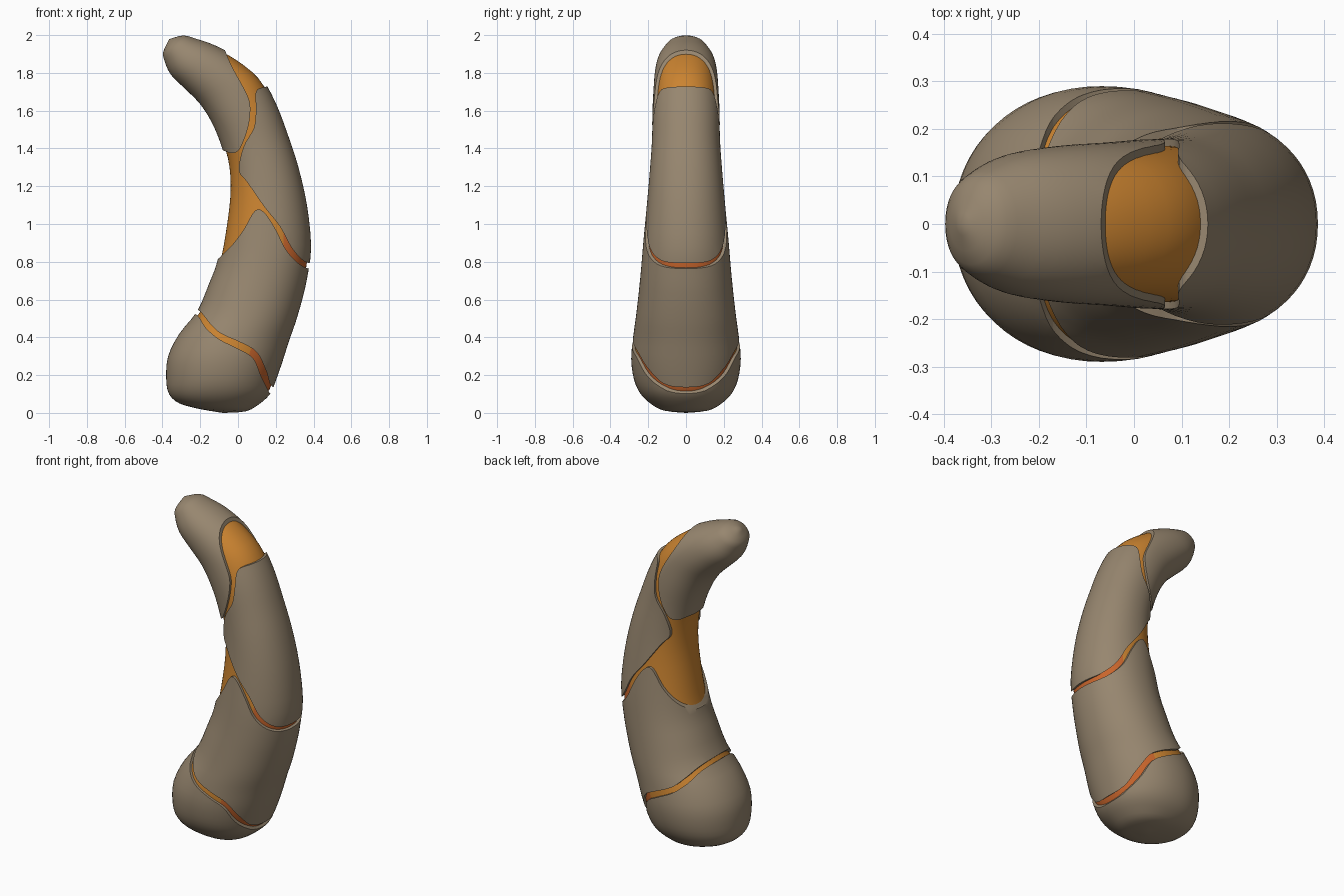
import bpy, bmesh, math

if "Cube" in bpy.data.objects:
    bpy.data.objects.remove(bpy.data.objects["Cube"])


def material(name, rgb):
    m = bpy.data.materials.new(name)
    m.diffuse_color = (*rgb, 1)
    m.use_nodes = True
    m.node_tree.nodes["Principled BSDF"].inputs["Base Color"].default_value = m.diffuse_color
    return m


PLATE = material("taupe_plate", (0.31, 0.24, 0.16))
ORANGE = material("orange_core", (0.60, 0.23, 0.03))
RED = material("red_orange_joint", (0.58, 0.13, 0.025))

# cross-sections: inner-side x, z; outer-side x, z; half width in y
SECTIONS = [
    (-.08, 0, -.08, 0, 0), (-.20, .02, .04, .008, .12), (-.31, .05, .11, .045, .185),
    (-.365, .10, .17, .10, .24), (-.38, .18, .20, .17, .275), (-.37, .30, .235, .27, .29),
    (-.31, .42, .27, .38, .28), (-.215, .54, .305, .48, .265), (-.155, .68, .34, .60, .25),
    (-.11, .80, .367, .72, .238), (-.08, .95, .387, .88, .225), (-.055, 1.15, .365, 1.10, .205),
    (-.06, 1.30, .32, 1.30, .19), (-.09, 1.42, .265, 1.47, .18), (-.14, 1.54, .20, 1.64, .178),
    (-.205, 1.64, .12, 1.78, .172), (-.285, 1.72, 0, 1.88, .165), (-.355, 1.79, -.12, 1.945, .15),
    (-.388, 1.86, -.22, 1.98, .12), (-.396, 1.91, -.29, 1.998, .085), (-.365, 1.978, -.365, 1.978, 0)]


def smooth_path(pts, steps):
    """Catmull-Rom interpolation of tuples of any length."""
    out = []
    for i in range(len(pts) - 1):
        a, b = pts[max(i - 1, 0)], pts[i]
        c, d = pts[i + 1], pts[min(i + 2, len(pts) - 1)]
        for s in range(steps):
            t = s / steps
            out.append(tuple(0.5 * (2 * q + (r - p) * t + (2 * p - 5 * q + 4 * r - u) * t * t
                                    + (3 * q - p - 3 * r + u) * t ** 3)
                             for p, q, r, u in zip(a, b, c, d)))
    out.append(pts[-1])
    return out


def finish(bm, name):
    bmesh.ops.recalc_face_normals(bm, faces=bm.faces)
    me = bpy.data.meshes.new(name)
    bm.to_mesh(me)
    bm.free()
    ob = bpy.data.objects.new(name, me)
    bpy.context.collection.objects.link(ob)
    return ob


def body(name, inset, n=64):
    """Bent finger-like solid, shrunk by inset along its normals."""
    bm = bmesh.new()
    rings = []
    for lx, lz, rx, rz, w in smooth_path(SECTIONS, 3):
        ring = []
        for k in range(n):
            a = 2 * math.pi * k / n
            c, s = math.cos(a), math.sin(a)
            c = math.copysign(abs(c) ** .95, c)
            s = math.copysign(abs(s) ** .95, s)
            ring.append(bm.verts.new(((lx + rx) / 2 + c * (rx - lx) / 2, w * s,
                                      (lz + rz) / 2 + c * (rz - lz) / 2)))
        rings.append(ring)
    for r0, r1 in zip(rings, rings[1:]):
        for k in range(n):
            j = (k + 1) % n
            bm.faces.new((r0[k], r0[j], r1[j], r1[k]))
    bmesh.ops.remove_doubles(bm, verts=bm.verts, dist=1e-5)
    bmesh.ops.recalc_face_normals(bm, faces=bm.faces)
    bm.normal_update()
    moves = [(v, v.normal.copy()) for v in bm.verts]
    for v, nrm in moves:
        v.co -= nrm * inset
    return finish(bm, name)


def prism(name, outline):
    """Side-view outline extruded through the whole width."""
    bm = bmesh.new()
    front = [bm.verts.new((x, -.6, z)) for x, z in outline]
    back = [bm.verts.new((x, .6, z)) for x, z in outline]
    bm.faces.new(front)
    bm.faces.new(back[::-1])
    for i in range(len(front)):
        j = (i + 1) % len(front)
        bm.faces.new((front[i], back[i], back[j], front[j]))
    return finish(bm, name)


def shade(ob):
    bpy.ops.object.select_all(action='DESELECT')
    ob.select_set(True)
    bpy.context.view_layer.objects.active = ob
    bpy.ops.object.shade_smooth_by_angle(angle=math.radians(40))


def plate(name, outline):
    """Armour shell: body skin cut to the outline and hollowed."""
    ob = body(name, 0)
    cut = prism(name + "_cutter", outline)
    hollow = body(name + "_hollow", .03)
    for op, tool in (('INTERSECT', cut), ('DIFFERENCE', hollow)):
        m = ob.modifiers.new(op, 'BOOLEAN')
        m.operation, m.object, m.solver = op, tool, 'EXACT'
    me = bpy.data.meshes.new_from_object(ob.evaluated_get(bpy.context.evaluated_depsgraph_get()))
    ob.modifiers.clear()
    ob.data = me
    for tool in (cut, hollow):
        bpy.data.objects.remove(tool)
    me.materials.clear()
    me.materials.append(PLATE)
    shade(ob)


# base plate, lower bulb
plate("base_plate", smooth_path([(-.32, .56), (-.22, .52), (-.17, .45), (-.10, .39), (0, .34), (.08, .29),
                                 (.12, .20), (.15, .14), (.18, .095), (.28, .05)], 4)
      + [(.5, -.2), (-.6, -.2)])

# middle plate, between the two joints
plate("middle_plate",
      smooth_path([(-.32, .60), (-.21, .545), (-.15, .475), (-.09, .42), (.02, .37), (.10, .32),
                   (.15, .22), (.18, .14), (.28, .10)], 4)
      + [(.6, .1), (.6, .765)]
      + smooth_path([(.45, .76), (.37, .765), (.31, .80), (.25, .87), (.20, .97), (.14, 1.06), (.09, 1.07),
                     (.03, .97), (-.03, .89), (-.09, .83), (-.12, .81), (-.25, .77)], 4)
      + [(-.5, .75)])

# upper plate, along the outer side
plate("upper_plate",
      smooth_path([(.45, .79), (.37, .795), (.33, .82), (.28, .88), (.22, .99), (.14, 1.09), (.05, 1.22),
                   (.005, 1.285), (.03, 1.41), (.085, 1.51), (.095, 1.61), (.095, 1.70), (.14, 1.725),
                   (.25, 1.74)], 4)
      + [(.6, 1.75), (.6, .79)])

# tip plate, bent top end
plate("tip_plate",
      smooth_path([(-.10, 2.0), (-.065, 1.91), (-.03, 1.83), (.05, 1.68), (.065, 1.60), (.05, 1.50),
                   (.01, 1.40), (-.03, 1.375), (-.08, 1.39), (-.2, 1.42)], 4)
      + [(-.7, 1.4), (-.7, 2.2), (-.1, 2.2)])

# inner core showing through the gaps, redder in the outer side of the lower joints
core = body("inner_core", .015)
core.data.materials.append(ORANGE)
core.data.materials.append(RED)
for p in core.data.polygons:
    if p.normal.x > .35 and p.center.z < 1.0:
        p.material_index = 1
shade(core)
